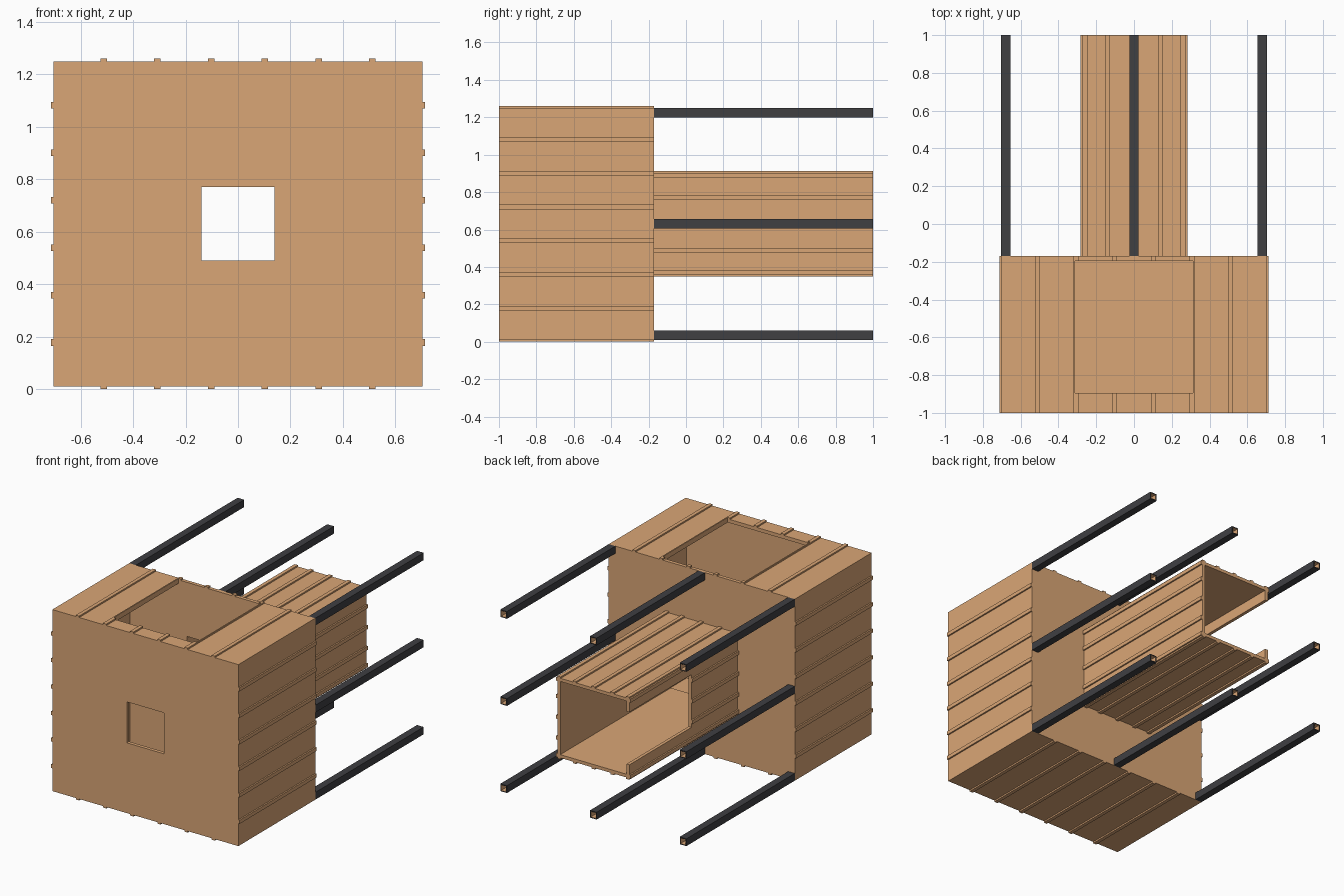
import bpy, bmesh

if "Cube" in bpy.data.objects:
    bpy.data.objects.remove(bpy.data.objects["Cube"])

CZ = 0.63          # height of the common axis
WALL = 0.024       # sheet thickness
RIB_W, RIB_H = 0.025, 0.01


def material(name, color):
    m = bpy.data.materials.new(name)
    m.diffuse_color = color
    m.use_nodes = True
    m.node_tree.nodes["Principled BSDF"].inputs["Base Color"].default_value = m.diffuse_color
    return m


TAN = material("tan_panel", (0.70, 0.38, 0.18, 1))
DARK = material("dark_metal", (0.05, 0.05, 0.055, 1))


def add_object(name, bm, *mats):
    bmesh.ops.recalc_face_normals(bm, faces=bm.faces)
    me = bpy.data.meshes.new(name)
    bm.to_mesh(me)
    bm.free()
    ob = bpy.data.objects.new(name, me)
    bpy.context.collection.objects.link(ob)
    for m in mats:
        me.materials.append(m)
    return ob


def ribbed_outline(hx, hz, ribs_x, ribs_z):
    """Rectangle outline with small square ribs standing on every side."""
    pts = []
    turns = [((1, 0), (0, -1), hx, hz, ribs_x), ((0, 1), (1, 0), hz, hx, ribs_z),
             ((-1, 0), (0, 1), hx, hz, ribs_x), ((0, -1), (-1, 0), hz, hx, ribs_z)]
    for (dx, dz), (nx, nz), half, out, ribs in turns:
        path = [(-half, 0)]
        for r in sorted(ribs):
            a, b = r - RIB_W / 2, r + RIB_W / 2
            path += [(a, 0), (a, RIB_H), (b, RIB_H), (b, 0)]
        for s, h in path:
            p = (dx * s + nx * (out + h), dz * s + nz * (out + h))
            if not pts or abs(p[0] - pts[-1][0]) + abs(p[1] - pts[-1][1]) > 1e-5:
                pts.append(p)
    if abs(pts[0][0] - pts[-1][0]) + abs(pts[0][1] - pts[-1][1]) < 1e-5:
        pts.pop()
    return pts


def extrude_outline(name, pts, y0, y1, mat):
    bm = bmesh.new()
    face = bm.faces.new([bm.verts.new((x, y0, CZ + z)) for x, z in pts])
    ext = bmesh.ops.extrude_face_region(bm, geom=[face])
    verts = [v for v in ext["geom"] if isinstance(v, bmesh.types.BMVert)]
    bmesh.ops.translate(bm, verts=verts, vec=(0, y1 - y0, 0))
    return add_object(name, bm, mat)


def block(name, lo, hi, mat):
    bm = bmesh.new()
    bmesh.ops.create_cube(bm, size=1)
    for v in bm.verts:
        v.co = [(a + b) / 2 + c * (b - a) for a, b, c in zip(lo, hi, v.co)]
    return add_object(name, bm, mat)


def cut(ob, lo, hi):
    cutter = block("cutter", lo, hi, TAN)
    cutter.hide_render = True
    mod = ob.modifiers.new("cut", 'BOOLEAN')
    mod.operation, mod.solver, mod.object = 'DIFFERENCE', 'EXACT', cutter
    bpy.context.view_layer.objects.active = ob
    bpy.ops.object.modifier_apply(modifier=mod.name)
    bpy.data.objects.remove(cutter)


# Ribbed main housing, hollow, with top, front and rear openings
HX, HZ, Y0, Y1 = 0.703, 0.62, -1.0, -0.17
housing = extrude_outline(
    "main_housing",
    ribbed_outline(HX, HZ, [0.205 * (i - 2.5) for i in range(6)],
                   [0.181 * (i - 2.5) for i in range(6)]), Y0, Y1, TAN)
cut(housing, (-HX + WALL, Y0 + WALL, CZ - HZ + WALL), (HX - WALL, Y1 - WALL, CZ + HZ - WALL))
cut(housing, (-0.312, -0.896, 1.0), (0.312, -0.195, 1.4))
cut(housing, (-0.14, -1.1, CZ - 0.14), (0.14, -0.9, CZ + 0.14))
cut(housing, (-0.25, -0.25, CZ - 0.25), (0.25, -0.1, CZ + 0.25))

# Ribbed rear duct, open at the end and along part of the left side
D = 0.272
ribs = [-D + RIB_W / 2, -0.142, 0, 0.142, D - RIB_W / 2]
duct = extrude_outline("rear_duct", ribbed_outline(D, D, ribs, ribs), Y1, 1.0, TAN)
cut(duct, (-0.25, -0.3, CZ - 0.25), (0.25, 1.1, CZ + 0.25))
cut(duct, (-0.4, 0.33, CZ - 0.18), (-0.1, 1.1, CZ + 0.18))


# Hollow square rails around the duct
def rail(name, x, z, half=0.025, inner=0.019):
    bm = bmesh.new()
    rings = []
    for h, y in ((inner, Y1), (half, Y1), (half, 1.0), (inner, 1.0)):
        rings.append([bm.verts.new((x + a * h, y, z + b * h))
                      for a, b in ((-1, -1), (1, -1), (1, 1), (-1, 1))])
    for k in range(4):
        r, s = rings[k], rings[(k + 1) % 4]
        for i in range(4):
            f = bm.faces.new((r[i], r[(i + 1) % 4], s[(i + 1) % 4], s[i]))
            f.material_index = 1 if k == 3 else 0
    add_object(name, bm, DARK, TAN)


for col, x in (("left", -0.678), ("middle", 0), ("right", 0.678)):
    for row, z in (("lower", 0.035), ("centre", CZ), ("upper", 1.225)):
        if (col, row) != ("middle", "centre"):
            rail(f"{row}_{col}_rail", x, z)
